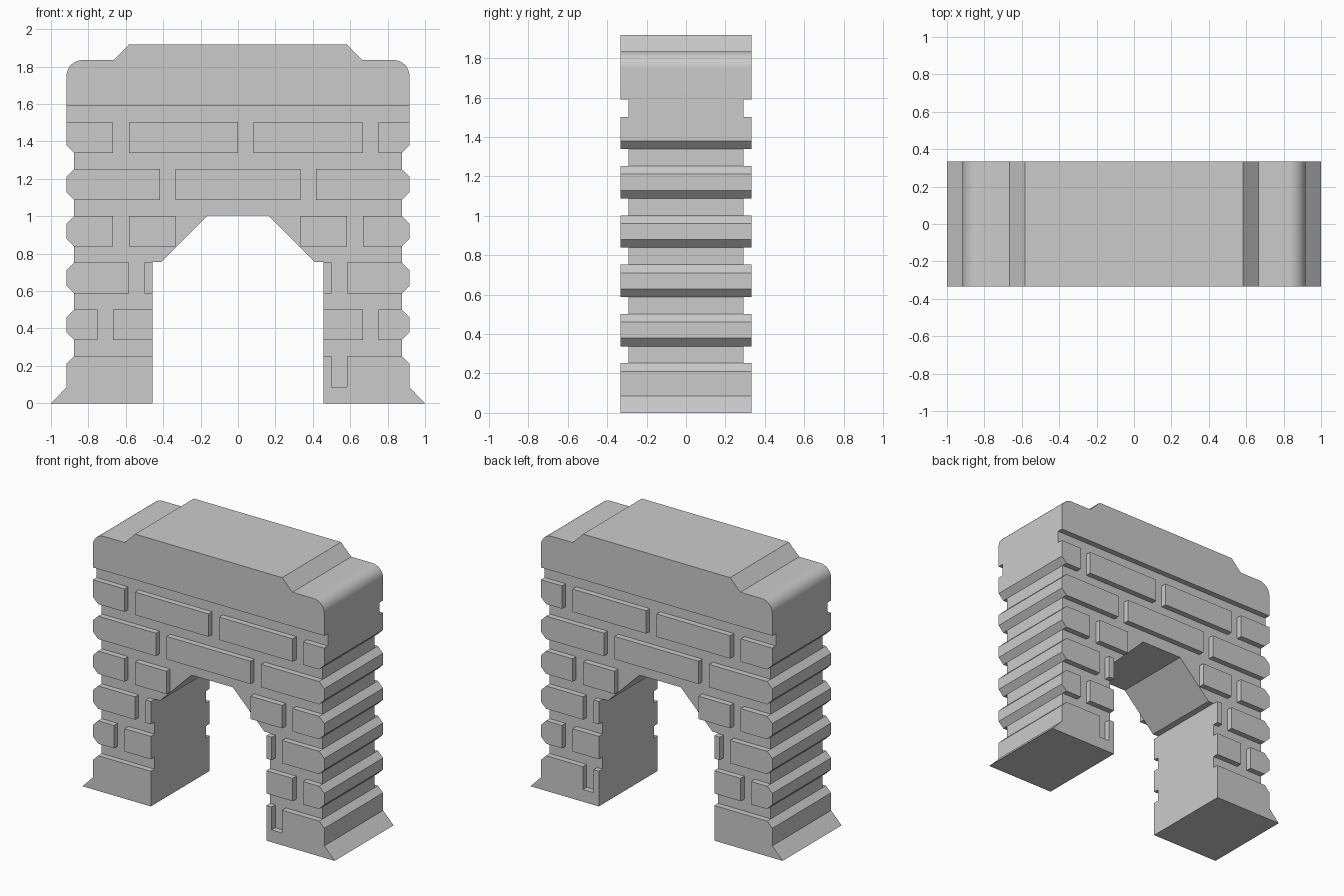
import bpy, bmesh, math

if "Cube" in bpy.data.objects:
    bpy.data.objects.remove(bpy.data.objects["Cube"])

FACE = 0.333    # half depth of stones, base and cap
MORTAR = 0.292  # half depth of the recessed wall
OUT, IN = 0.917, 0.876
OPEN = 0.458    # half width of the doorway


def prism(name, profiles, spans):
    """Extrude each x-z profile through each (y0, y1) span."""
    bm = bmesh.new()
    for pts in profiles:
        for y0, y1 in spans:
            a = [bm.verts.new((x, y0, z)) for x, z in pts]
            b = [bm.verts.new((x, y1, z)) for x, z in pts]
            bm.faces.new(a)
            bm.faces.new(b[::-1])
            for i in range(len(pts)):
                j = (i + 1) % len(pts)
                bm.faces.new((a[i], b[i], b[j], a[j]))
    bmesh.ops.recalc_face_normals(bm, faces=bm.faces[:])
    me = bpy.data.meshes.new(name)
    bm.to_mesh(me)
    bm.free()
    ob = bpy.data.objects.new(name, me)
    bpy.context.collection.objects.link(ob)
    return ob


def sym(pts):
    """Close a right-hand half profile with its mirror image."""
    return pts + [(-x, z) for x, z in reversed(pts)]


def rect(x0, x1, z0, z1):
    return [(x0, z0), (x1, z0), (x1, z1), (x0, z1)]


FULL = [(-FACE, FACE)]
CORE = [(-MORTAR, MORTAR)]
RAISED = [(-FACE, -MORTAR), (MORTAR, FACE)]

# recessed wall with the arched doorway, and the mortar band under the cap
prism("wall_core", [sym([(0.163, 1.004), (0.413, 0.754), (OPEN, 0.754),
                         (OPEN, 0.252), (IN, 0.252), (IN, 1.502)])], CORE)
prism("mortar_band", [rect(-OUT, OUT, 1.502, 1.59)], CORE)

# rows from bottom up: inner ends of left and right corner stones, face bricks
rows = [
    (-0.75, 0.75, [(-0.667, -OPEN), (OPEN, 0.667)]),
    (-0.583, 0.583, [(-0.5, -OPEN), (OPEN, 0.5)]),
    (-0.667, 0.667, [(-0.583, -0.333), (0.333, 0.583)]),
    (-0.417, 0.417, [(-0.333, 0.333)]),
    (-0.667, 0.75, [(-0.583, 0.0), (0.083, 0.667)]),
]
corners, bricks = [], []
for i, (left, right, spans) in enumerate(rows):
    z0, z1 = 0.338 + 0.25 * i, 0.502 + 0.25 * i
    top = [(OUT, z1)] if i == 4 else [(OUT, z1 - 0.041), (IN, z1)]
    for s, inner in ((-1, left), (1, right)):
        outer = [(s * x, z) for x, z in [(IN, z0), (OUT, z0 + 0.041)] + top]
        corners.append([(inner, z0)] + outer + [(inner, z1)])
    bricks += [rect(a, b, z0, z1) for a, b in spans]
prism("corner_stones", corners, FULL)
prism("face_bricks", bricks, RAISED)

# flared bases; the right one has a slot filled with mortar
base = [(OPEN, 0), (1, 0), (OUT, 0.085), (OUT, 0.211), (IN, 0.252)]
prism("left_base", [[(-x, z) for x, z in base + [(OPEN, 0.252)]]], FULL)
prism("right_base", [base + [(0.583, 0.252), (0.583, 0.088), (0.5, 0.088),
                             (0.5, 0.252), (OPEN, 0.252)]], FULL)
prism("slot_mortar", [rect(0.5, 0.583, 0.088, 0.252)], CORE)

# cap with rounded shoulders and a raised centre
r = 0.085
arc = [(OUT - r + r * math.cos(t), 1.835 - r + r * math.sin(t))
       for t in (math.pi / 2 * k / 8 for k in range(9))]
cap = prism("cap", [sym([(OUT, 1.59)] + arc + [(0.665, 1.835), (0.583, 1.918)])],
            FULL)
bpy.context.view_layer.objects.active = cap
cap.select_set(True)
bpy.ops.object.shade_smooth_by_angle(angle=math.radians(30))
cap.modifiers.new("flat_faces", 'WEIGHTED_NORMAL').keep_sharp = True
